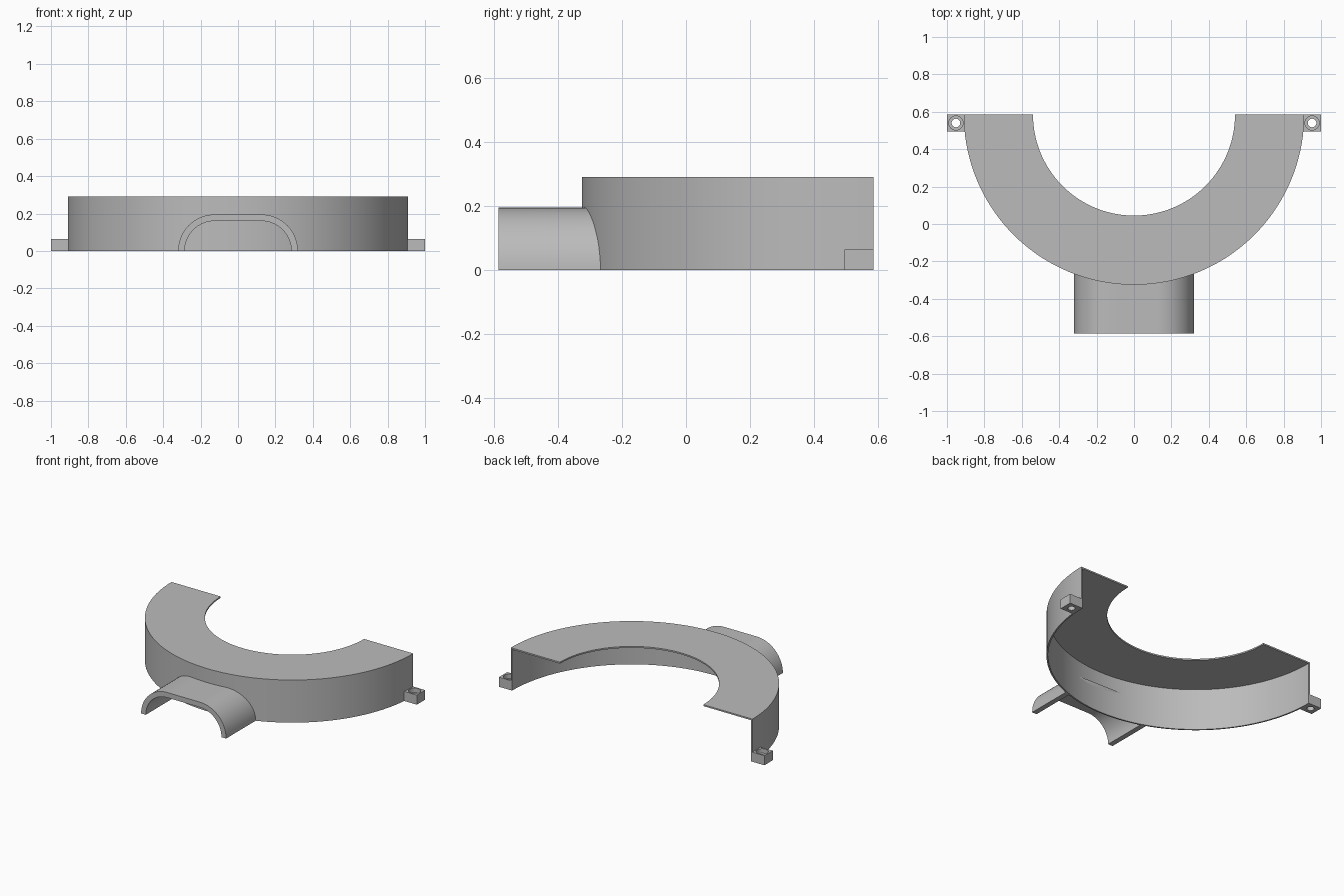
import bpy, bmesh, math

cube = bpy.data.objects.get("Cube")
if cube:
    bpy.data.objects.remove(cube, do_unlink=True)

CY = 0.585            # centre line of the half ring
R_OUT, R_IN = 0.91, 0.54
HEIGHT, SHELL = 0.29, 0.01

grey = bpy.data.materials.new("plain grey")
grey.use_nodes = True
colour = (0.5, 0.5, 0.5, 1)
grey.diffuse_color = colour
grey.node_tree.nodes["Principled BSDF"].inputs["Base Color"].default_value = colour


def skin(name, loops, closed):
    """Join equal closed loops of points; cap the ends or close the chain."""
    bm = bmesh.new()
    rows = [[bm.verts.new(p) for p in loop] for loop in loops]
    n = len(rows[0])
    pairs = list(zip(rows, rows[1:]))
    if closed:
        pairs.append((rows[-1], rows[0]))
    for a, b in pairs:
        for i in range(n):
            j = (i + 1) % n
            bm.faces.new((a[i], a[j], b[j], b[i]))
    if not closed:
        bm.faces.new(rows[0])
        bm.faces.new(rows[-1])
    bmesh.ops.recalc_face_normals(bm, faces=bm.faces)
    mesh = bpy.data.meshes.new(name)
    bm.to_mesh(mesh)
    bm.free()
    mesh.materials.append(grey)
    ob = bpy.data.objects.new(name, mesh)
    bpy.context.collection.objects.link(ob)
    bpy.ops.object.select_all(action="DESELECT")
    ob.select_set(True)
    bpy.context.view_layer.objects.active = ob
    bpy.ops.object.shade_smooth_by_angle(angle=math.radians(30))
    return ob


# Half ring cover: L-shaped section of top plate and outer wall
section = [(R_IN, HEIGHT - SHELL), (R_IN, HEIGHT), (R_OUT, HEIGHT),
           (R_OUT, 0), (R_OUT - SHELL, 0), (R_OUT - SHELL, HEIGHT - SHELL)]
STEPS = 72
sweep = []
for i in range(STEPS + 1):
    a = math.pi + math.pi * i / STEPS
    sweep.append([(r * math.cos(a), CY + r * math.sin(a), z) for r, z in section])
skin("half_ring_cover", sweep, False)


# Spout: rounded arch channel running into the curved wall
def arch(radius, flat=0.125, steps=16):
    quarter = [math.pi / 2 * i / steps for i in range(steps + 1)]
    right = [(flat + radius * math.cos(a), radius * math.sin(a)) for a in quarter]
    top = [(flat * (1 - i / 4), radius) for i in range(1, 8)]
    return right + top + [(-x, z) for x, z in reversed(right)]


outline = arch(0.195) + arch(0.16)[::-1]
front = [(x, -CY, z) for x, z in outline]
back = [(x, CY - math.sqrt((R_OUT - SHELL / 2) ** 2 - x * x), z) for x, z in outline]
skin("spout", [front, back], False)


# Screw tabs: square block with a counterbored hole
def screw_tab(name, side):
    cx, cy, n = 0.952, 0.54, 32
    angles = [2 * math.pi * i / n for i in range(n)]

    def circle(r, z):
        return [(side * (cx + r * math.cos(a)), cy + r * math.sin(a), z) for a in angles]

    def square(z):
        pts = []
        for a in angles:
            c, s = math.cos(a), math.sin(a)
            k = max(abs(c), abs(s))
            pts.append((side * (cx + 0.048 * c / k), cy + 0.045 * s / k, z))
        return pts

    top, shelf = 0.065, 0.035
    skin(name, [square(0), square(top), circle(0.038, top), circle(0.038, shelf),
                circle(0.023, shelf), circle(0.023, 0)], True)


screw_tab("left_screw_tab", 1)
screw_tab("right_screw_tab", -1)
